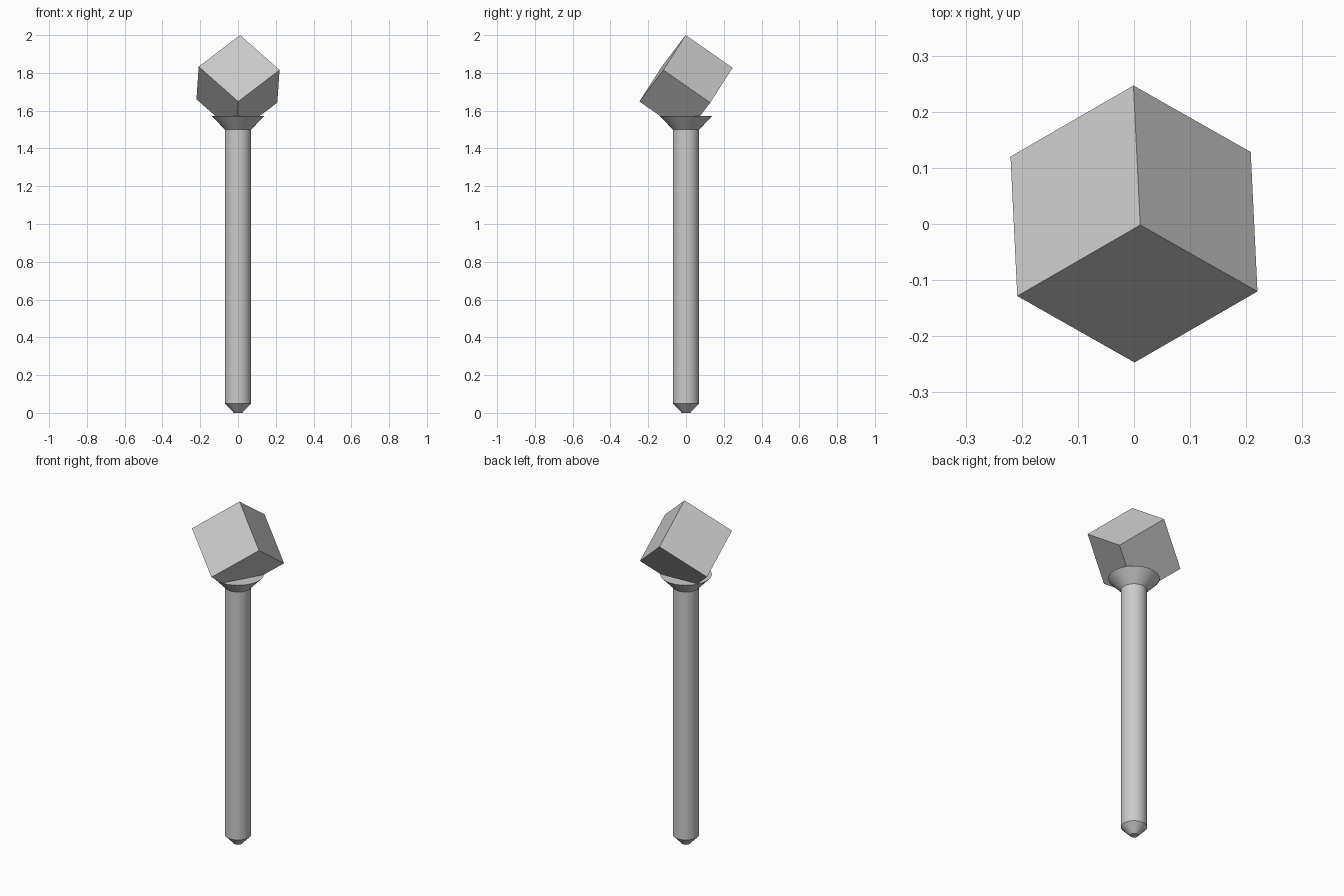
import bpy, bmesh
from math import radians
from mathutils import Matrix, Vector

if "Cube" in bpy.data.objects:
    bpy.data.objects.remove(bpy.data.objects["Cube"])

SIDES = 32


def make_object(name, bm):
    bmesh.ops.recalc_face_normals(bm, faces=bm.faces)
    mesh = bpy.data.meshes.new(name)
    bm.to_mesh(mesh)
    bm.free()
    ob = bpy.data.objects.new(name, mesh)
    bpy.context.collection.objects.link(ob)
    return ob


def lathe(name, profile):
    """Spin a (radius, z) profile about the z axis and smooth it."""
    bm = bmesh.new()
    verts = [bm.verts.new((r, 0, z)) for r, z in profile]
    edges = [bm.edges.new(pair) for pair in zip(verts, verts[1:])]
    bmesh.ops.spin(bm, geom=verts + edges, cent=(0, 0, 0), axis=(0, 0, 1),
                   angle=radians(360), steps=SIDES)
    bmesh.ops.remove_doubles(bm, verts=bm.verts, dist=0.0001)
    ob = make_object(name, bm)
    bpy.ops.object.select_all(action='DESELECT')
    ob.select_set(True)
    bpy.context.view_layer.objects.active = ob
    bpy.ops.object.shade_smooth_by_angle(angle=radians(30))
    return ob


# Handle with tapered foot and flared collar
lathe("handle", [(0, 0), (0.022, 0), (0.07, 0.05), (0.07, 1.5),
                 (0.137, 1.571), (0, 1.571)])

# Cube head balanced on its corner: axes follow the three edges at the top
a = Vector((-0.012, 0.248, -0.1725)).normalized()
b = Vector((-0.219, -0.126, -0.167))
b = (b - a * b.dot(a)).normalized()
c = a.cross(b)
size = 0.303
rot = Matrix((a, b, c)).transposed().to_4x4()
bm = bmesh.new()
bmesh.ops.create_cube(bm, size=size, matrix=rot)
top = max(v.co.z for v in bm.verts)
bmesh.ops.translate(bm, verts=bm.verts, vec=(0, 0, 2.0 - top))
make_object("cube_head", bm)
